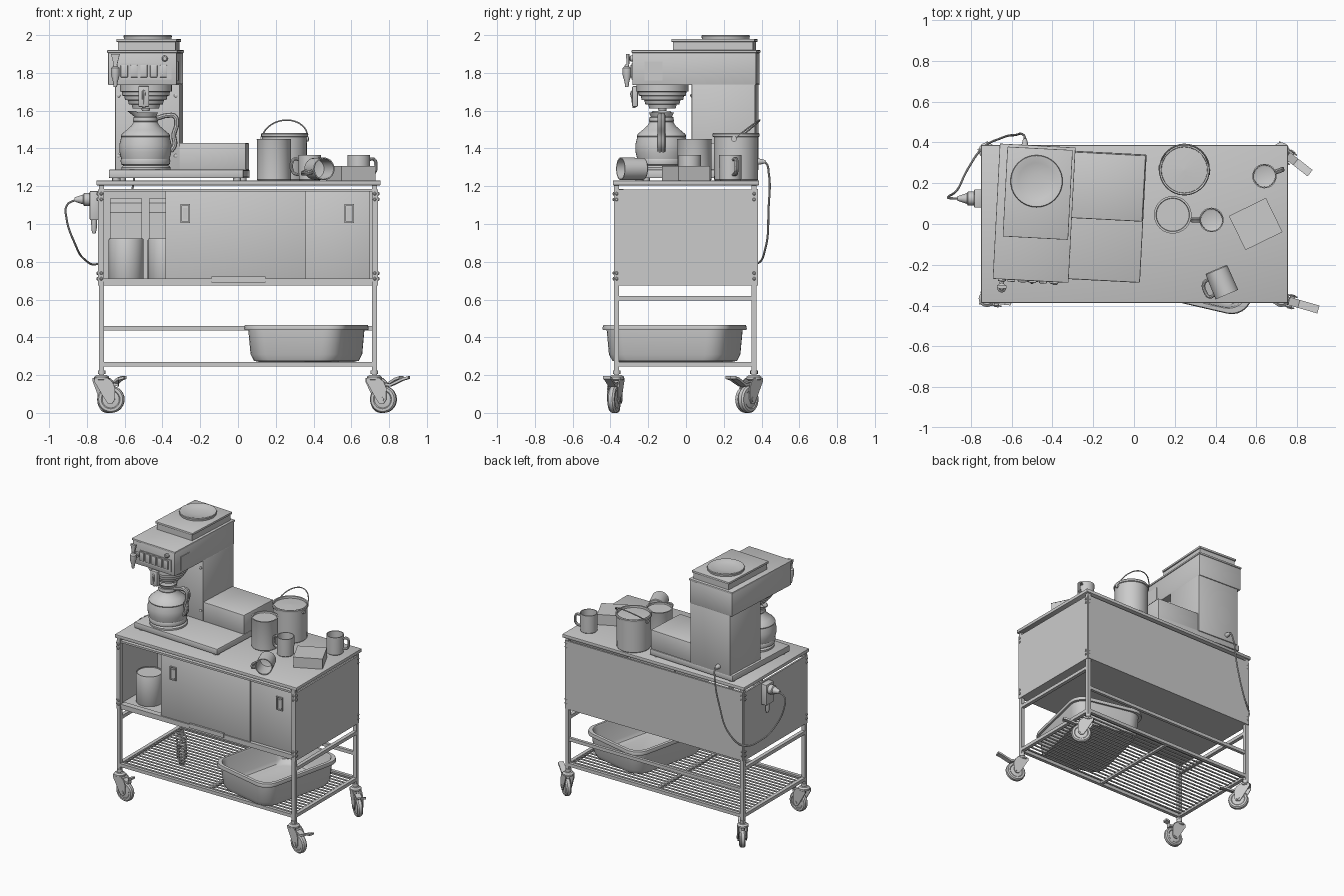
import bpy, bmesh, math
from mathutils import Matrix, Vector
I = Matrix.Identity(4)
T = lambda x, y, z=0: Matrix.Translation((x, y, z))
R = lambda deg, ax='Z': Matrix.Rotation(math.radians(deg), 4, ax)

def finish(name, bm, M):
    bmesh.ops.recalc_face_normals(bm, faces=bm.faces)
    me = bpy.data.meshes.new(name)
    bm.to_mesh(me)
    bm.free()
    me.transform(M)
    ob = bpy.data.objects.new(name, me)
    bpy.context.collection.objects.link(ob)
    return ob

def box(name, x, y, z, M=I, bevel=0.0):
    bm = bmesh.new()
    bmesh.ops.create_cube(bm, size=1)
    for v in bm.verts:
        v.co = [(a + b) / 2 + c * (b - a) for (a, b), c in zip((x, y, z), v.co)]
    if bevel:
        bmesh.ops.bevel(bm, geom=bm.edges[:], offset=bevel, segments=2, profile=0.5, affect='EDGES')
    return finish(name, bm, M)

def loft(name, rings, M=I):
    bm = bmesh.new()
    vs = [[bm.verts.new(p) for p in r] for r in rings]
    n = len(vs[0])
    for a, b in zip(vs, vs[1:]):
        for i in range(n):
            bm.faces.new((a[i], a[(i + 1) % n], b[(i + 1) % n], b[i]))
    bm.faces.new(vs[0][::-1])
    bm.faces.new(vs[-1])
    return finish(name, bm, M)

def lathe(name, prof, M=I, n=32):
    return loft(name, [[(r * math.cos(2 * math.pi * i / n), r * math.sin(2 * math.pi * i / n), z)
                        for i in range(n)] for r, z in prof], M)

def rrect(w, d, r, z, k=6):
    return [(sx * (w / 2 - r) + r * math.cos(math.radians(q + 90 * j / k)),
             sy * (d / 2 - r) + r * math.sin(math.radians(q + 90 * j / k)), z)
            for sx, sy, q in ((1, 1, 0), (-1, 1, 90), (-1, -1, 180), (1, -1, 270)) for j in range(k + 1)]

def rect(w, d, z):
    return [(w / 2, d / 2, z), (-w / 2, d / 2, z), (-w / 2, -d / 2, z), (w / 2, -d / 2, z)]

def tube(name, pts, r, M=I, smooth=True):
    cu = bpy.data.curves.new(name, 'CURVE')
    cu.dimensions = '3D'
    cu.bevel_depth, cu.bevel_resolution, cu.use_fill_caps, cu.resolution_u = r, 2, True, 8
    sp = cu.splines.new('BEZIER')
    sp.bezier_points.add(len(pts) - 1)
    for b, p in zip(sp.bezier_points, pts):
        b.co = M @ Vector(p)
        b.handle_left_type = b.handle_right_type = 'AUTO' if smooth else 'VECTOR'
    ob = bpy.data.objects.new(name, cu)
    bpy.context.collection.objects.link(ob)
    return ob

# cart frame: worktop, posts, rails
box('worktop', (-.75, .755), (-.387, .387), (1.205, 1.23), bevel=.004)
for sx in (-1, 1):
    xs = sorted((sx * .71, sx * .737))
    for ys in ((-.381, -.354), (.347, .374)):
        box('post', xs, ys, (.2, 1.206))
        for z in (.71, .74, 1.13, 1.16):
            yo = ys[0] if ys[0] < 0 else ys[1]
            yc = sum(ys) / 2
            lathe('bolt', [(.009, -.006), (.009, .004), (.005, .007)], T(sx * .724, yo, z) @ R(90 if yo < 0 else -90, 'X'), 10)
            lathe('bolt', [(.009, -.006), (.009, .004), (.005, .007)], T(sx * .742, yc, z) @ R(90 * sx, 'Y'), 10)
    box('side_panel', sorted((sx * .73, sx * .742)), (-.38, .374), (.675, 1.182))
    for z in (.595, .245):
        box('side_rail', xs, (-.36, .35), (z, z + .025))
box('back_rail', (-.71, .71), (.35, .372), (.435, .46))
for ys in ((-.38, -.355), (.35, .374)):
    box('shelf_rail', (-.71, .71), ys, (.245, .27))
box('shelf_crossbar', (-.012, .012), (-.36, .355), (.245, .262))
for i in range(19):
    y = -.335 + .665 * i / 18
    tube('shelf_wire', [(-.715, y, .262), (.715, y, .262)], .006, smooth=False)

# cabinet body and sliding doors
box('cabinet_floor', (-.735, .735), (-.372, .37), (.675, .7))
box('back_panel', (-.735, .735), (.366, .38), (.675, 1.185))
box('door_track', (-.71, .71), (-.374, -.33), (.695, .712))
box('door_track_top', (-.71, .71), (-.374, -.33), (1.172, 1.186))
box('left_door', (-.385, .357), (-.366, -.352), (.71, 1.175), bevel=.003)
box('right_door', (.33, .7), (-.348, -.334), (.71, 1.175), bevel=.003)
box('track_stop', (-.14, .145), (-.38, -.36), (.69, .722))
for x, y in ((-.28, -.366), (.59, -.348)):
    for dx in (-.021, .021):
        box('pull_side', (x + dx - .004, x + dx + .004), (y - .008, y + .002), (1.005, 1.105))
    for z in (1.005, 1.097):
        box('pull_end', (x - .025, x + .025), (y - .008, y + .002), (z, z + .008))
    box('pull_recess', (x - .012, x + .012), (y - .005, y + .002), (1.025, 1.085))

# supplies in the open compartment
for x in (-.592, -.385):
    lathe('storage_can', [(.09, .7), (.093, .705), (.093, .915), (.09, .922), (.084, .922), (.084, .914)], T(x, -.2))
    loft('carton', [rect(.17, .17, .7), rect(.17, .17, 1.06), rect(.17, .02, 1.11), rect(.17, .015, 1.135)], T(x, .1))

# casters with brake levers
for x, y, a, lv in ((-.722, -.367, -6, .12), (.722, -.367, -16, .19), (.722, .36, -38, .18), (-.722, .36, -50, .18)):
    M = T(x, y) @ R(a)
    lathe('caster_stem', [(.012, .15), (.012, .205), (.02, .205), (.02, .225), (.012, .225)], M, 16)
    lathe('caster_swivel', [(.03, .172), (.04, .178), (.04, .19), (.028, .2)], M, 20)
    W = M @ T(.05, 0, .0715) @ R(90, 'X')
    lathe('caster_wheel', [(.02, -.02), (.045, -.016), (.05, -.02), (.064, -.019), (.0715, -.01), (.0715, .01),
                           (.064, .019), (.05, .02), (.045, .016), (.02, .02)], W, 28)
    lathe('caster_axle', [(.012, -.036), (.012, .036)], W, 12)
    prof = [(-.035, .185), (-.035, .165), (.015, .08), (.035, .05), (.06, .05), (.073, .07), (.075, .13), (.06, .165), (.035, .185)]
    for s in (-1, 1):
        loft('caster_fork', [[(px, s * .025, pz) for px, pz in prof], [(px, s * .032, pz) for px, pz in prof]], M)
    lp = [(.04, .15), (.09, .14), (lv - .03, .172), (lv, .18)]
    lp = lp + [(px, pz + .014) for px, pz in lp[::-1]]
    loft('brake_lever', [[(px, s * .02, pz) for px, pz in lp] for s in (-1, 1)], M)

# wash tub on the shelf
loft('wash_tub', [rrect(w, d, r, z) for w, d, r, z in (
    (.42, .56, .08, .27), (.47, .61, .1, .276), (.5, .64, .1, .31), (.52, .66, .1, .44), (.553, .693, .1, .438),
    (.557, .697, .1, .448), (.55, .69, .1, .464), (.51, .65, .1, .466), (.5, .64, .1, .455), (.48, .62, .1, .31),
    (.45, .59, .1, .288), (.4, .54, .08, .28))], T(.362, -.06) @ R(-13))

# coffee machine body, turned slightly on the worktop
M = T(-.315, .045) @ R(-3) @ T(.315, -.045)
box('machine_base', (-.668, .046), (-.27, .36), (1.243, 1.288), M, .006)
for x in (-.63, .01):
    for y in (-.23, .32):
        lathe('machine_foot', [(.022, 1.228), (.022, 1.246)], M @ T(x, y), 12)
box('side_warmer', (-.31, .042), (.03, .355), (1.285, 1.43), M, .005)
box('machine_column', (-.65, -.308), (.03, .366), (1.285, 1.74), M, .003)
box('machine_head', (-.672, -.308), (-.284, .372), (1.735, 1.908), M, .006)
box('head_cap', (-.676, -.304), (-.288, .376), (1.906, 1.92), M, .003)
box('lid_body', (-.63, -.325), (-.07, .355), (1.918, 1.97), M)
box('lid_cap', (-.638, -.317), (-.078, .363), (1.964, 1.98), M, .003)
lathe('water_bowl', [(.125, 1.975), (.128, 1.995), (.125, 2.0), (.118, 2.0), (.09, 1.99), (.04, 1.984), (.01, 1.983)], T(-.478, .21), 40)
box('side_label', (-.309, -.304), (-.22, -.125), (1.76, 1.86), M)
for x in (-.632, -.328):
    for z in (1.36, 1.68):
        lathe('column_screw', [(.01, 0), (.01, .006), (.005, .009)], M @ T(x, .031, z) @ R(90, 'X'), 10)

# front controls and hot water tap
box('control_panel', (-.605, -.335), (-.289, -.282), (1.765, 1.85), M)
for i in range(5):
    x = -.585 + i * .052
    box('rocker_switch', (x - .019, x + .019), (-.298, -.284), (1.776, 1.842), M, .004)
lathe('indicator_knob', [(.016, 0), (.016, .012), (.01, .018)], M @ T(-.37, -.284, 1.876) @ R(90, 'X'), 16)
lathe('tap_stem', [(.02, 0), (.02, .012), (.011, .014), (.011, .05)], M @ T(-.63, -.284, 1.81) @ R(90, 'X'), 16)
lathe('tap_body', [(.009, 1.725), (.012, 1.75), (.023, 1.79), (.023, 1.825), (.012, 1.835), (.01, 1.845)], M @ T(-.63, -.33), 16)
loft('tap_lever', [rect(.02, .014, 1.84), rect(.026, .014, 1.86), rect(.046, .016, 1.9)], M @ T(-.63, -.325))

# brew basket with handle, warming plate
C = T(-.488, -.125)
lathe('brew_basket', [(.05, 1.615), (.07, 1.612), (.075, 1.632), (.09, 1.634), (.096, 1.655), (.11, 1.657), (.114, 1.677),
                      (.125, 1.68), (.127, 1.7), (.138, 1.702), (.138, 1.735)], C, 40)
lathe('basket_spout', [(.02, 1.597), (.025, 1.62)], C, 16)
tube('basket_handle', [(-.5, -.25, 1.7), (-.5, -.282, 1.7), (-.5, -.28, 1.66), (-.5, -.274, 1.615)], .009)
box('handle_grip', (-.528, -.47), (-.285, -.255), (1.62, 1.73), bevel=.006)
lathe('warming_plate', [(.13, 1.284), (.13, 1.3), (.12, 1.31)], C, 40)

# glass carafe: poured lip points left, handle right
prof = [(.11, 1.308), (.128, 1.315), (.132, 1.335), (.128, 1.345), (.137, 1.38), (.138, 1.42), (.128, 1.46), (.131, 1.466),
        (.126, 1.476), (.1, 1.498), (.075, 1.52), (.06, 1.545), (.055, 1.565), (.066, 1.59), (.06, 1.59), (.05, 1.565), (.05, 1.55)]
carafe = lathe('carafe', prof, T(-.49, -.13), 40)
for v in carafe.data.vertices:
    dx, dy = v.co.x + .49, v.co.y + .13
    if v.co.z > 1.58 and dx < -.04:
        v.co.x -= .03 * (1 - abs(dy) / .06)
        v.co.z += .008
pts = [(-.43, 0, 1.56), (-.37, 0, 1.575), (-.335, 0, 1.57), (-.325, 0, 1.53), (-.34, 0, 1.47), (-.335, 0, 1.42), (-.355, 0, 1.385)]
for dy in (-.008, .008):
    tube('carafe_handle', pts, .013, T(0, -.13 + dy))
lathe('carafe_collar', [(.063, 1.54), (.066, 1.545), (.064, 1.565), (.058, 1.567)], T(-.49, -.13), 32)

# canister and pail
lathe('canister', [(.086, 1.23), (.09, 1.235), (.09, 1.445), (.092, 1.45), (.082, 1.45), (.08, 1.44)], T(.19, .045), 40)
P = T(.247, .265)
lathe('pail', [(.112, 1.23), (.116, 1.235), (.118, 1.46), (.124, 1.463), (.125, 1.476), (.121, 1.482), (.113, 1.48), (.112, 1.465),
               (.004, 1.472)], P, 36)
arc = [(-.122 * math.cos(math.pi * i / 8), .125 * math.sin(math.pi * i / 8), 1.45 + .1 * math.sin(math.pi * i / 8)) for i in range(9)]
tube('pail_handle', arc, .004, P @ R(-5))
for s in (-1, 1):
    lathe('pail_lug', [(.014, -.006), (.014, .006)], P @ R(-5) @ T(s * .121, 0, 1.45) @ R(90, 'Y'), 12)

# mugs: two standing, one lying down
def mug(M, ang):
    lathe('mug', [(.053, 0), (.058, .005), (.06, .13), (.06, .135), (.054, .135), (.052, .012), (.045, .009)], M, 32)
    for dy in (-.004, .004):
        tube('mug_handle', [(.054, dy, .11), (.085, dy, .112), (.096, dy, .08), (.085, dy, .04), (.054, dy, .03)], .008, M @ R(ang))

mug(T(.38, .02, 1.23), 180)
mug(T(.64, .235, 1.23), 20)
mug(T(.403, -.222, 1.292) @ R(-67) @ R(90, 'Y'), -75)

# folded paper box
B = T(.597, 0) @ R(26)
box('paper_box', (-.1, .1), (-.092, .092), (1.23, 1.302), B)
box('paper_box_flap', (-.101, .101), (-.093, .093), (1.302, 1.307), B)

# wall socket, plug and power cord
box('socket_box', (-.785, -.738), (.08, .17), (1.02, 1.175), bevel=.006)
lathe('socket_gland', [(.008, .95), (.014, .97), (.016, 1.025)], T(-.762, .125), 14)
lathe('plug', [(.034, 0), (.034, .03), (.026, .035), (.018, .06), (.011, .08)], T(-.785, .125, 1.13) @ R(-90, 'Y'), 20)
tube('power_cord', [(-.855, .125, 1.13), (-.905, .127, 1.1), (-.908, .135, 1.03), (-.865, .17, .9), (-.815, .27, .815), (-.74, .375, .79),
                    (-.655, .42, .87), (-.58, .437, 1.08), (-.545, .438, 1.27), (-.535, .42, 1.325), (-.535, .37, 1.33)], .0055)
lathe('cord_strain_relief', [(.018, 0), (.016, .02), (.009, .05)], T(-.535, .37, 1.33) @ R(-90, 'X'), 14)

# convert tubes and shade
bpy.ops.object.select_all(action='DESELECT')
curves = [o for o in bpy.data.objects if o.type == 'CURVE']
for o in curves:
    o.select_set(True)
bpy.context.view_layer.objects.active = curves[0]
bpy.ops.object.convert(target='MESH')
bpy.ops.object.select_all(action='SELECT')
bpy.ops.object.shade_smooth_by_angle(angle=math.radians(35))
